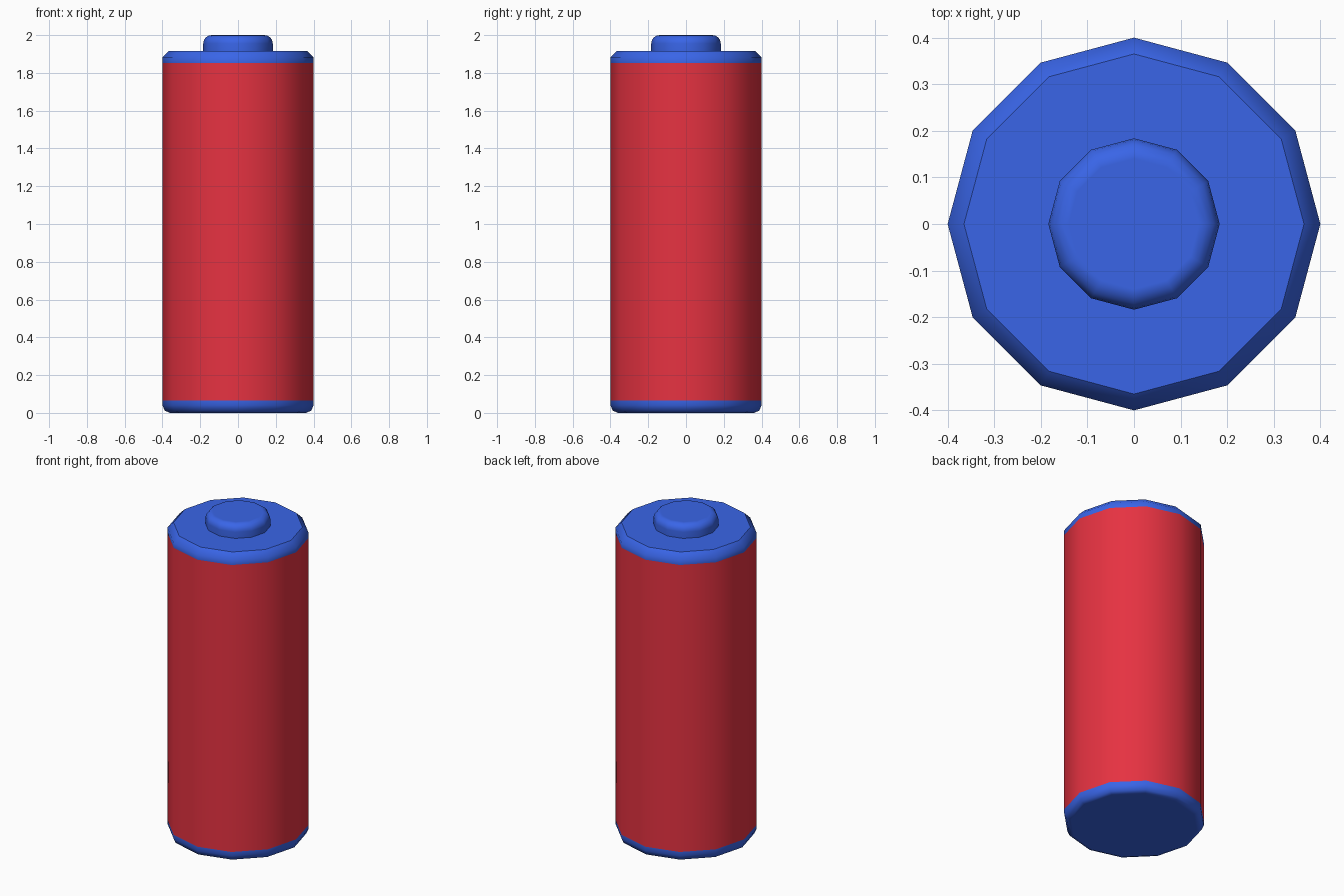
import bpy, bmesh
from math import cos, sin, pi, radians

if "Cube" in bpy.data.objects:
    bpy.data.objects.remove(bpy.data.objects["Cube"])

SIDES = 12


def material(name, color):
    m = bpy.data.materials.new(name)
    m.diffuse_color = color
    m.use_nodes = True
    m.node_tree.nodes["Principled BSDF"].inputs["Base Color"].default_value = m.diffuse_color
    return m


def lathe(name, profile, mat, cap_bottom=False, cap_top=False, crisp_top=False):
    """Revolve (radius, z) points, listed bottom to top, into a 12-sided shell."""
    bm = bmesh.new()
    rings = [[bm.verts.new((r * cos(2 * pi * i / SIDES), r * sin(2 * pi * i / SIDES), z))
              for i in range(SIDES)] for r, z in profile]
    for a, b in zip(rings, rings[1:]):
        for i in range(SIDES):
            j = (i + 1) % SIDES
            bm.faces.new((a[i], a[j], b[j], b[i]))
    if cap_bottom:
        bm.faces.new(rings[0][::-1])
    if cap_top:
        lid = bm.faces.new(rings[-1])
        for e in lid.edges:
            e.smooth = not crisp_top
    for f in bm.faces:
        f.smooth = True
    me = bpy.data.meshes.new(name)
    bm.to_mesh(me)
    bm.free()
    me.materials.append(mat)
    ob = bpy.data.objects.new(name, me)
    bpy.context.collection.objects.link(ob)
    # Keep the large end faces looking flat
    if cap_bottom or (cap_top and not crisp_top):
        mod = ob.modifiers.new("flat_ends", 'WEIGHTED_NORMAL')
        mod.weight = 80
        mod.keep_sharp = True
    return ob


red = material("red", (0.79, 0.032, 0.053, 1))
blue = material("blue", (0.041, 0.13, 0.80, 1))

# Rounded base
lathe("bottom_cap", [(0.36, 0), (0.388, 0.012), (0.4, 0.04), (0.4, 0.065)],
      blue, cap_bottom=True)

# Wrapper around the cell
lathe("body", [(0.4, 0.065), (0.4, 1.852)], red)

# Chamfered top
lathe("top_cap", [(0.4, 1.852), (0.4, 1.883), (0.365, 1.917)], blue,
      cap_top=True, crisp_top=True)

# Raised contact with a rounded rim
rim = [(0.140 + 0.044 * cos(a), 1.956 + 0.044 * sin(a))
       for a in (i * pi / 8 for i in range(5))]
lathe("terminal", [(0.184, 1.917)] + rim, blue, cap_top=True)
